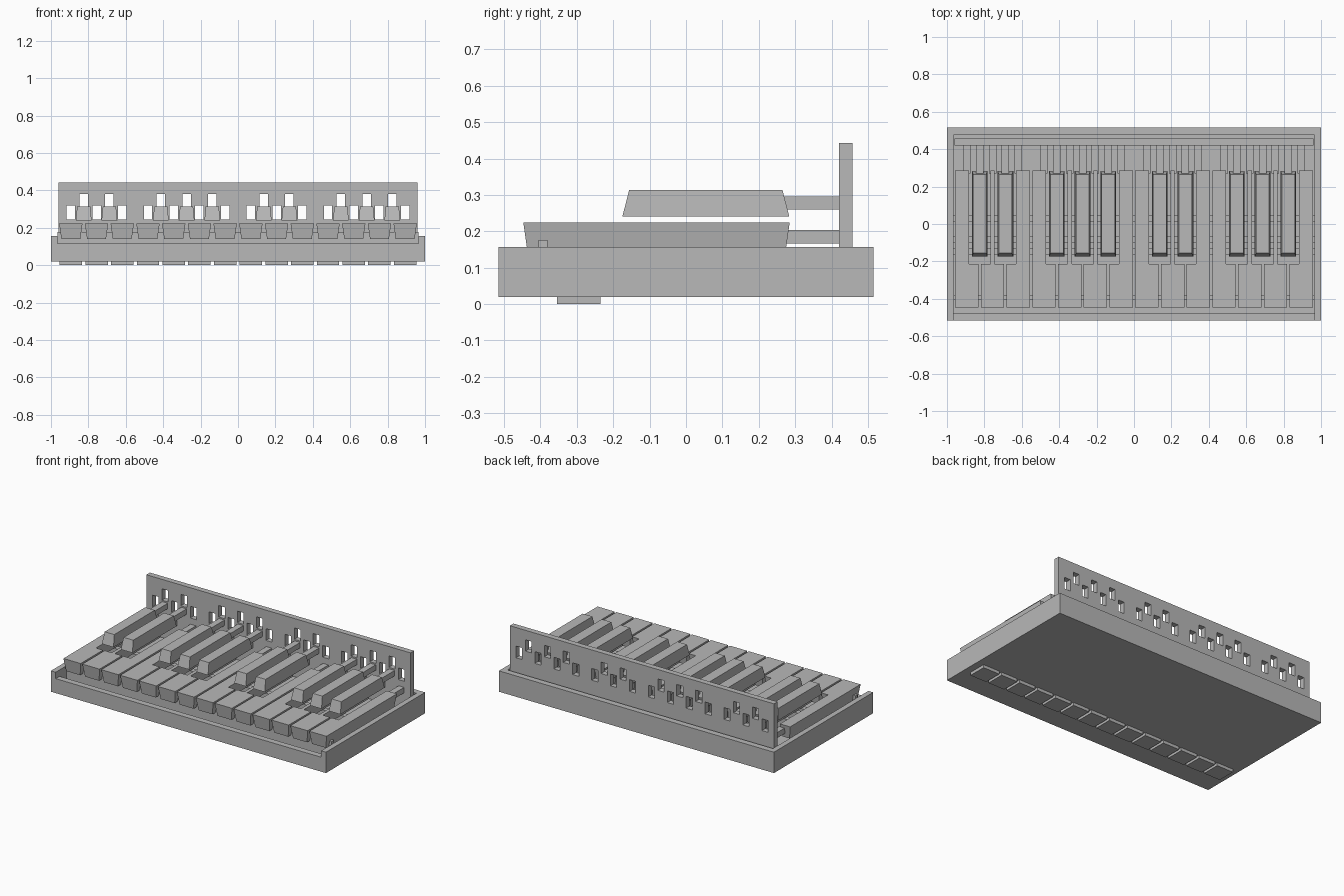
import bpy, bmesh

cube = bpy.data.objects.get("Cube")
if cube:
    bpy.data.objects.remove(cube, do_unlink=True)

grey = bpy.data.materials.new("plain grey")
grey.use_nodes = True
COLOR = (0.48, 0.48, 0.48, 1)
grey.diffuse_color = COLOR
grey.node_tree.nodes["Principled BSDF"].inputs["Base Color"].default_value = COLOR


def loft(bm, low, high, z0, z1):
    """Closed solid between two matching outlines."""
    a = [bm.verts.new((x, y, z0)) for x, y in low]
    b = [bm.verts.new((x, y, z1)) for x, y in high]
    n = len(a)
    bm.faces.new(a[::-1])
    bm.faces.new(b)
    for i in range(n):
        j = (i + 1) % n
        bm.faces.new((a[i], a[j], b[j], b[i]))


def rect(x0, x1, y0, y1, dx=0, dy=0):
    return [(x0 + dx, y0 + dy), (x1 - dx, y0 + dy), (x1 - dx, y1 - dy), (x0 + dx, y1 - dy)]


def box(bm, x0, x1, y0, y1, z0, z1):
    r = rect(x0, x1, y0, y1)
    loft(bm, r, r, z0, z1)


def make(name, bm):
    bmesh.ops.recalc_face_normals(bm, faces=bm.faces)
    me = bpy.data.meshes.new(name)
    bm.to_mesh(me)
    bm.free()
    me.materials.append(grey)
    ob = bpy.data.objects.new(name, me)
    bpy.context.collection.objects.link(ob)
    return ob


def boxes(name, specs):
    bm = bmesh.new()
    for s in specs:
        box(bm, *s)
    return make(name, bm)


def cut(ob, cutter):
    cutter.hide_render = True
    mod = ob.modifiers.new("cut", 'BOOLEAN')
    mod.operation = 'DIFFERENCE'
    mod.solver = 'EXACT'
    mod.object = cutter
    bpy.context.view_layer.objects.active = ob
    bpy.ops.object.modifier_apply(modifier=mod.name)
    bpy.data.objects.remove(cutter, do_unlink=True)


# Layout: fourteen wide keys, ten narrow keys sitting on the joints between them
PITCH, HALF, NOTCH = 0.1375, 0.0625, 0.0575
centres = [(i - 6.5) * PITCH for i in range(14)]
joints = [i for i in range(1, 14) if i % 7 in (1, 2, 4, 5, 6)]
raised = [(i - 7) * PITCH for i in joints]

# Open tray with a low front lip
tray = boxes("tray", [(-1, 1, -0.515, 0.515, 0.02, 0.157)])
cut(tray, boxes("tray_hollow", [(-0.965, 0.965, -0.475, 0.475, 0.06, 0.3)]))
cut(tray, boxes("lip_cutter", [(-0.965, 0.965, -0.6, -0.4, 0.115, 0.3)]))

# Foot pads under the front
boxes("foot_pads", [(c - 0.06, c + 0.06, -0.355, -0.235, 0, 0.021) for c in centres])

# Support rails beneath the keys
boxes("front_rail", [(-0.965, 0.965, -0.405, -0.38, 0.055, 0.176)])
boxes("middle_rails", [(-0.965, 0.965, y, y + 0.035, 0.055, 0.13) for y in (-0.165, -0.1, 0.01)])

# Slotted back board
board = boxes("back_board", [(-0.96, 0.96, 0.42, 0.457, 0.055, 0.442)])
slots = [(c - 0.0225, c + 0.0225, 0.4, 0.5, 0.243, 0.32) for c in centres]
slots += [(c - 0.0225, c + 0.0225, 0.4, 0.5, 0.305, 0.38) for c in raised]
cut(board, boxes("slot_cutters", slots))


# Wide keys, notched beside each narrow key
def key_outline(i, d):
    c = centres[i]
    left, right = c - HALF + d, c + HALF - d
    rear_l = c - PITCH / 2 + NOTCH + d if i in joints else left
    rear_r = c + PITCH / 2 - NOTCH - d if i + 1 in joints else right
    front, step, back = -0.447 + d, -0.215 - d, 0.285 - d
    pts = [(left, front), (right, front), (right, step), (rear_r, step),
           (rear_r, back), (rear_l, back), (rear_l, step), (left, step)]
    return list(dict.fromkeys(pts))


for i, c in enumerate(centres):
    bm = bmesh.new()
    loft(bm, key_outline(i, 0.012), key_outline(i, 0), 0.14, 0.224)
    box(bm, c - 0.02, c + 0.02, 0.27, 0.425, 0.167, 0.203)
    make(f"wide_key_{i + 1}", bm)

# Narrow raised keys with sloped sides and ends
for i, c in enumerate(raised):
    bm = bmesh.new()
    base = (c - 0.042, c + 0.042, -0.175, 0.284)
    loft(bm, rect(*base), rect(*base, 0.007, 0.019), 0.24, 0.314)
    box(bm, c - 0.02, c + 0.02, 0.26, 0.425, 0.26, 0.296)
    make(f"narrow_key_{i + 1}", bm)
